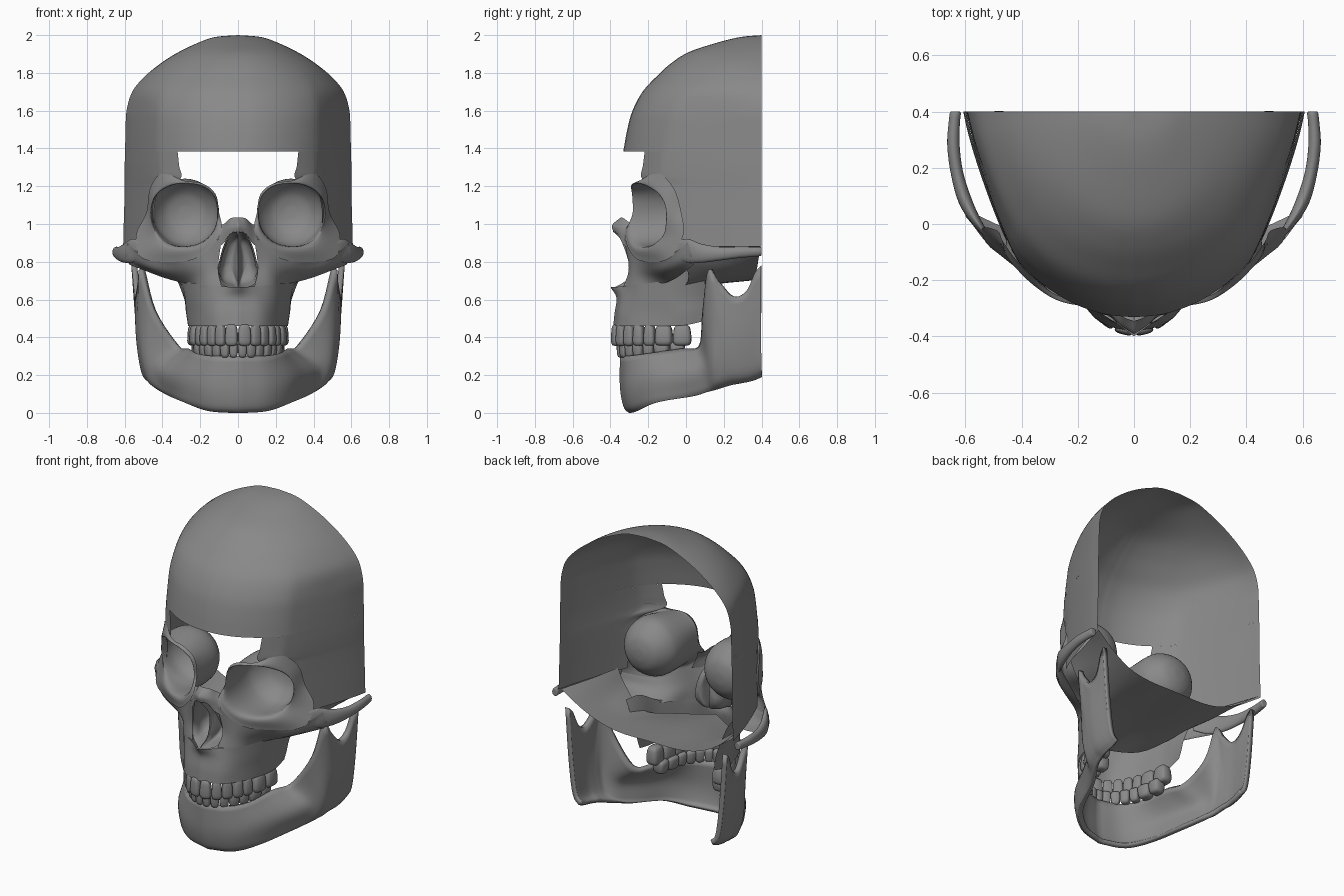
import bpy, bmesh, math
from mathutils import Vector, Matrix

bone = bpy.data.materials.new("dark_grey")
bone.diffuse_color = (.25, .25, .25, 1)


def spline(pts, n, closed=False):
    """Catmull-Rom curve through pts with n steps per span."""
    pts = [Vector(p) for p in pts]
    m, out = len(pts), []
    for i in range(m if closed else m - 1):
        b, c = pts[i], pts[(i + 1) % m]
        a = pts[i - 1] if closed or i else b * 2 - c
        d = pts[(i + 2) % m] if closed or i + 2 < m else c * 2 - b
        for k in range(n):
            t = k / n
            out.append(0.5 * (2 * b + (c - a) * t + (2 * a - 5 * b + 4 * c - d) * t * t
                              + (3 * b - a - 3 * c + d) * t ** 3))
    return out if closed else out + [pts[-1]]


def finish(name, bm, thick=0):
    bmesh.ops.remove_doubles(bm, verts=bm.verts, dist=0.0003)
    bmesh.ops.recalc_face_normals(bm, faces=bm.faces)
    for f in bm.faces:
        f.smooth = True
    me = bpy.data.meshes.new(name)
    bm.to_mesh(me)
    bm.free()
    me.materials.append(bone)
    ob = bpy.data.objects.new(name, me)
    bpy.context.collection.objects.link(ob)
    mir = ob.modifiers.new("mirror", 'MIRROR')
    mir.use_clip = True
    if thick:
        sol = ob.modifiers.new("thickness", 'SOLIDIFY')
        sol.thickness, sol.offset = thick, 0
    return ob


def loft(name, rows, closed=False, n=6, thick=0):
    """Smooth sheet through a grid of control points, mirrored in x."""
    rows = [spline(r, n, closed) for r in rows]
    cols = [spline(c, n) for c in zip(*rows)]
    bm = bmesh.new()
    vs = [[bm.verts.new((max(p.x, 0), min(p.y, .4), p.z)) for p in c] for c in cols]
    for i in range(len(vs) if closed else len(vs) - 1):
        a, b = vs[i], vs[(i + 1) % len(vs)]
        for j in range(len(a) - 1):
            bm.faces.new((a[j], a[j + 1], b[j + 1], b[j]))
    return finish(name, bm, thick)


def slice_row(z, xs, yf, x0=0.0):
    """Quarter-ellipse level of the braincase from x0, flattened at the temple."""
    t0 = math.asin(x0 / xs) if xs else 0
    ts = [t0 + (math.pi / 2 - t0) * i / 10 for i in range(11)]
    flat = .035 * min(1, max(0, (1.85 - z) / .25))
    dent = [flat * math.sin(math.pi * max(0, t - .75) / (math.pi / 2 - .75)) for t in ts]
    return [(xs * math.sin(t) - d, 0.4 - (0.4 - yf) * math.cos(t), z) for t, d in zip(ts, dent)]


# Braincase: forehead dome, open at the back
loft("cranium_dome", [slice_row(*r) for r in (
    (2.0, 0, .4), (1.99, .12, .29), (1.96, .21, .165), (1.91, .315, .015), (1.85, .41, -.08),
    (1.78, .495, -.157), (1.7, .56, -.23), (1.6, .59, -.283), (1.5, .595, -.311),
    (1.385, .598, -.332))], n=5)

# Temple walls beside the brow opening
loft("temple_wall", [slice_row(z, xs, yf, x0) for z, xs, yf, x0 in (
    (1.385, .598, -.332, .32), (1.31, .6, -.335, .312), (1.24, .6, -.335, .305),
    (1.19, .6, -.33, .41), (1.1, .602, -.33, .455), (1.0, .605, -.33, .46),
    (.88, .608, -.33, .47))], n=5)

# Eye sockets: surround, rim and round bowl
surround = [(.10, -.265, 1.06), (.12, -.265, 1.16), (.19, -.27, 1.215), (.29, -.245, 1.23),
            (.40, -.15, 1.27), (.465, -.065, 1.19), (.485, -.025, 1.06), (.54, -.015, .94),
            (.51, -.085, .82), (.33, -.2, .80), (.2, -.28, .83), (.09, -.325, .95)]
rim = [(.11, -.272, 1.06), (.13, -.275, 1.15), (.19, -.28, 1.2), (.28, -.26, 1.215),
       (.37, -.205, 1.2), (.44, -.135, 1.15), (.465, -.09, 1.06), (.45, -.105, .95),
       (.39, -.17, .89), (.29, -.23, .875), (.19, -.27, .9), (.125, -.285, .97)]


def bowl(y, r):
    return [(.28 + r * math.cos(math.pi * (1 - k / 6)), y,
             1.06 + r * math.sin(math.pi * (1 - k / 6))) for k in range(12)]


loft("eye_socket", [surround, rim, bowl(-.1, .18), bowl(-.02, .164), bowl(.045, .11),
                    bowl(.07, .05), bowl(.075, 0)], closed=True, n=5)

# Nasal bones
loft("nasal_bone", [
    [(0, -.345, 1.035), (.04, -.33, 1.03), (.075, -.29, 1.0), (.11, -.28, .99)],
    [(0, -.39, .995), (.045, -.36, .985), (.085, -.32, .96), (.13, -.285, .94)],
    [(0, -.385, .957), (.045, -.36, .945), (.085, -.33, .89), (.16, -.283, .875)]])

# Nasal cavity: one pocket on each side of the septum
nostril = [(0, -.38, .955), (.045, -.36, .945), (.078, -.33, .88), (.1, -.305, .8),
           (.108, -.3, .74), (.088, -.32, .685), (.04, -.35, .66), (0, -.385, .66),
           (0, -.3, .72), (0, -.29, .85)]


def pocket(s, y):
    return [(.045 + (x - .045) * s, y, .79 + (z - .79) * s) for x, _, z in nostril]


loft("nasal_cavity", [nostril, [(x * .9, q + .03, .79 + (z - .79) * .94) for x, q, z in nostril],
                      pocket(.78, -.23), pocket(.45, -.195), pocket(0, -.185)], closed=True, n=4)

# Cheek and upper jaw
loft("cheekbone", [
    [(.085, -.33, .93), (.2, -.275, .865), (.33, -.2, .8), (.5, -.09, .83), (.585, .01, .9)],
    [(.105, -.303, .77), (.18, -.28, .76), (.3, -.18, .745), (.46, -.09, .765), (.6, .03, .835)],
    [(.087, -.33, .67), (.19, -.27, .675), (.27, -.13, .685), (.39, -.05, .715), (.575, .04, .785)]])
loft("upper_jaw", [
    [(0, -.4, .665), (.09, -.335, .67), (.19, -.27, .68), (.275, -.13, .70), (.32, 0, .77), (.35, .1, .77)],
    [(0, -.368, .61), (.11, -.335, .61), (.2, -.255, .61), (.27, -.11, .61), (.285, 0, .62), (.29, .1, .62)],
    [(0, -.378, .53), (.12, -.345, .53), (.2, -.25, .53), (.262, -.1, .53), (.275, 0, .53), (.27, .1, .54)],
    [(0, -.385, .46), (.12, -.35, .46), (.2, -.25, .46), (.255, -.1, .46), (.265, 0, .465), (.26, .09, .485)]])

# Skull floor behind the face, running back under the braincase
loft("skull_floor", [
    [(0, -.3, .62), (0, 0, .67), (0, .37, .705)],
    [(.19, -.18, .62), (.19, .06, .67), (.19, .37, .705)],
    [(.3, 0, .68), (.31, .16, .70), (.33, .37, .73)],
    [(.42, 0, .8), (.43, .18, .77), (.46, .38, .79)],
    [(.475, 0, .9), (.525, .17, .89), (.595, .395, .885)]], n=5)

# Cheek arch running back past the temple
path = [Vector(p) for p in ((.50, -.07, .86), (.555, .0, .86), (.6, .08, .845), (.63, .18, .843),
                            (.643, .28, .85), (.64, .36, .853), (.635, .4, .855))]
size = [(.005, .03), (.016, .062), (.024, .05), (.022, .036), (.022, .03), (.02, .026), (.018, .022)]
rings = []
for i, (p, (w, h)) in enumerate(zip(path, size)):
    d = path[min(i + 1, 6)] - path[max(i - 1, 0)]
    side = Vector((d.y, -d.x, 0)).normalized()
    rings.append([p + side * w * math.cos(a) + Vector((0, 0, h * math.sin(a)))
                  for a in (k * math.pi / 4 for k in range(8))])
rings.append([path[-1]] * 8)
loft("cheek_arch", rings, closed=True, n=4)

# Lower jaw: (top edge, bulge, bottom edge) from the chin back to the hinge
jaw = [
    [(0, -.335, .30), (0, -.335, .14), (0, -.29, .01)],
    [(.13, -.29, .30), (.15, -.295, .15), (.15, -.25, .02)],
    [(.21, -.19, .31), (.265, -.19, .19), (.27, -.15, .06)],
    [(.25, -.03, .33), (.355, -.01, .22), (.35, .04, .095)],
    [(.31, .08, .35), (.415, .1, .25), (.395, .12, .12)],
    [(.44, .1, .54), (.485, .14, .32), (.425, .18, .14)],
    [(.505, .125, .755), (.51, .18, .4), (.44, .22, .152)],
    [(.515, .175, .695), (.52, .22, .41), (.445, .25, .16)],
    [(.53, .25, .617), (.525, .27, .4), (.455, .29, .167)],
    [(.535, .32, .645), (.525, .33, .42), (.457, .34, .177)],
    [(.545, .367, .745), (.525, .37, .45), (.457, .37, .187)],
    [(.55, .398, .78), (.525, .398, .45), (.457, .398, .2)]]
for col in jaw:
    b, c = Vector(col[1]), Vector(col[2])
    low = b.lerp(c, .4)
    low.z = b.z + (c.z - b.z) * .78
    col.insert(2, low)
loft("lower_jaw", jaw, n=5, thick=.03)


# Teeth: rounded blocks set along a half ellipse
def teeth(name, a, b, y0, z, h, root, widths):
    bm = bmesh.new()
    arc = [Vector((a * math.sin(t), y0 - b * math.cos(t), z))
           for t in (k * math.pi / 800 for k in range(440))]
    s, k, target = 0, 0, 0
    for i, w in enumerate(widths):
        target += w / 2
        while s < target and k < len(arc) - 2:
            s += (arc[k + 1] - arc[k]).length
            k += 1
        target += w / 2
        d = arc[k + 1] - arc[k]
        depth = .025 if i < 3 else .033 if i < 5 else .043
        rot = Matrix.Translation(arc[k]) @ Matrix.Rotation(math.atan2(d.y, d.x), 4, 'Z')
        made = bmesh.ops.create_uvsphere(bm, u_segments=16, v_segments=10, radius=1)['verts']
        for v in made:
            q = [math.copysign(abs(c) ** .55, c) for c in v.co]
            f = 1 - .09 * (1 + q[2] * root)
            v.co = rot @ Vector((q[0] * w * .53 * f, q[1] * depth * f, q[2] * h / 2))
    finish(name, bm)


teeth("upper_teeth", .23, .395, .02, .412, .115, 1, (.068, .06, .062, .062, .062, .095, .1))
teeth("lower_teeth", .208, .335, -.01, .335, .085, -1, (.045, .05, .056, .06, .06, .085, .08))
